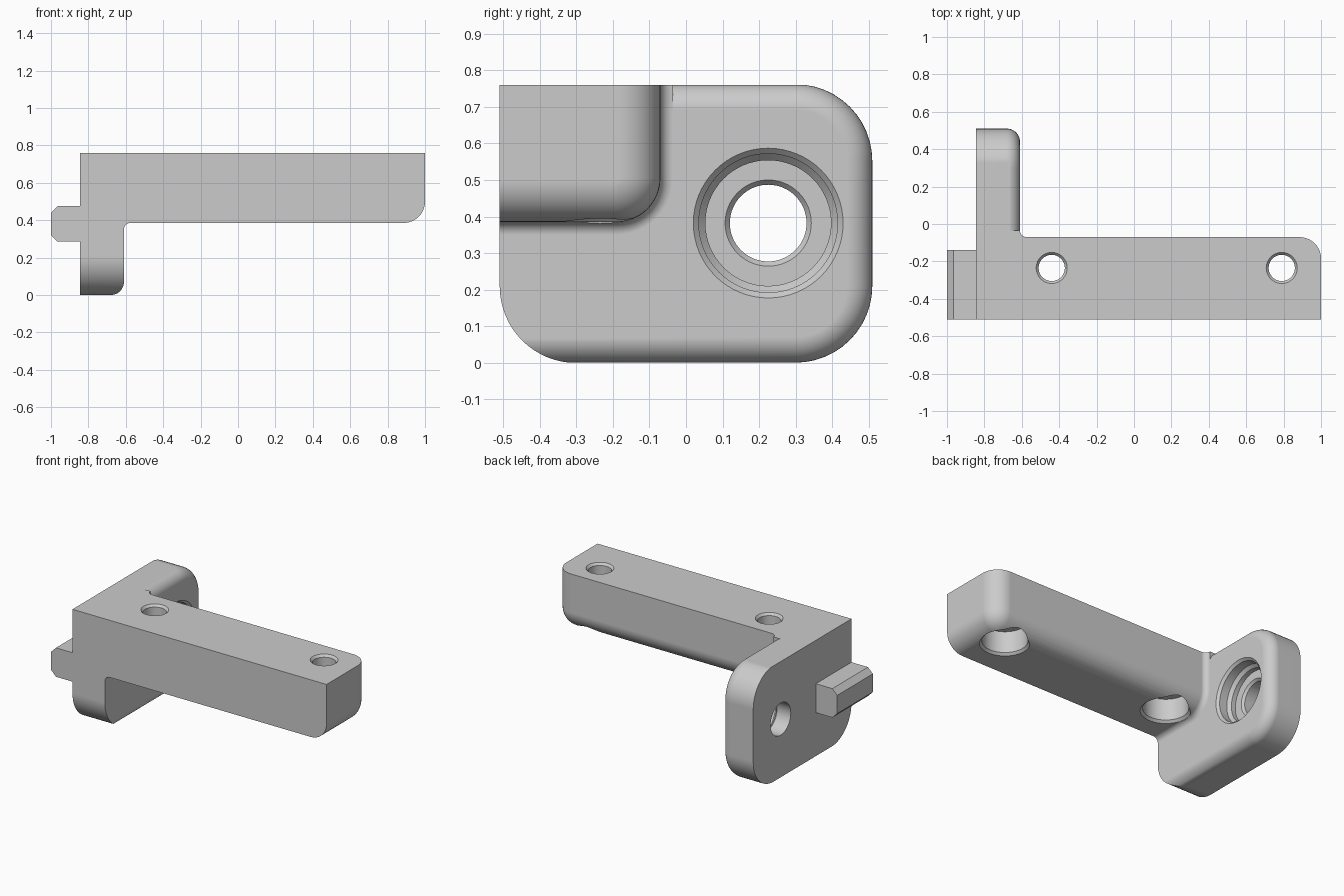
import bpy, bmesh
from math import sin, cos, pi

cube = bpy.data.objects.get("Cube")
if cube:
    bpy.data.objects.remove(cube, do_unlink=True)

grey = bpy.data.materials.new("light grey")
grey.use_nodes = True
colour = (0.6, 0.6, 0.6, 1)
grey.diffuse_color = colour
grey.node_tree.nodes["Principled BSDF"].inputs["Base Color"].default_value = colour


def loft(name, rings):
    """Skin a list of equal rings and cap both ends."""
    bm = bmesh.new()
    rows = [[bm.verts.new(p) for p in ring] for ring in rings]
    n = len(rows[0])
    for a, b in zip(rows, rows[1:]):
        for i in range(n):
            j = (i + 1) % n
            bm.faces.new((a[i], a[j], b[j], b[i]))
    bm.faces.new(rows[0])
    bm.faces.new(rows[-1])
    bmesh.ops.remove_doubles(bm, verts=bm.verts, dist=1e-5)
    bmesh.ops.recalc_face_normals(bm, faces=bm.faces)
    mesh = bpy.data.meshes.new(name)
    bm.to_mesh(mesh)
    bm.free()
    mesh.materials.append(grey)
    obj = bpy.data.objects.new(name, mesh)
    bpy.context.collection.objects.link(obj)
    return obj


def outline(x, y0, y1, z0, z1, radii, inset=0, steps=12):
    """Rectangle in the YZ plane with its own radius on each corner."""
    y0, y1, z0, z1 = y0 + inset, y1 - inset, z0 + inset, z1 - inset
    corners = [(y1, z1, -1, -1), (y0, z1, 1, -1), (y0, z0, 1, 1), (y1, z0, -1, 1)]
    points = []
    for k, ((y, z, sy, sz), r) in enumerate(zip(corners, radii)):
        r = max(r - inset, 0)
        for i in range(steps + 1):
            a = (k + i / steps) * pi / 2
            points.append((x, y + sy * r + r * cos(a), z + sz * r + r * sin(a)))
    return points


def rounding(x_end, r, steps=10):
    """Pairs of position and inset for a quarter-round end."""
    angles = [i / steps * pi / 2 for i in range(steps + 1)]
    return [(x_end - r + r * sin(a), r * (1 - cos(a))) for a in angles]


def lathe(name, axis, centre, profile, sides=64):
    """Turned cutter along x or z from (position, radius) pairs."""
    rings = []
    for t, r in profile:
        ring = []
        for i in range(sides):
            u = centre[0] + r * cos(2 * pi * i / sides)
            v = centre[1] + r * sin(2 * pi * i / sides)
            ring.append((t, u, v) if axis == "x" else (u, v, t))
        rings.append(ring)
    return loft(name, rings)


def combine(target, tool, operation):
    mod = target.modifiers.new(operation, "BOOLEAN")
    mod.operation, mod.solver, mod.object = operation, "EXACT", tool
    bpy.context.view_layer.objects.active = target
    bpy.ops.object.modifier_apply(modifier=mod.name)
    bpy.data.objects.remove(tool, do_unlink=True)


BACK_X, FACE_X, FRONT_Y, TOP_Z = -0.845, -0.61, -0.51, 0.76

# Upright plate, rounded towards the arm; oversized at the front for trimming
plate_layers = [(BACK_X, 0)] + rounding(FACE_X, 0.07)
bracket = loft("bracket", [
    outline(x, -0.9, 0.51, 0, 0.762, [0.21] * 4, d) for x, d in plate_layers])

# Long arm, flared into the plate and rounded at its free end
f = 0.035
flare = [(FACE_X + f * (1 - cos(i * pi / 16)), -f * (1 - sin(i * pi / 16)))
         for i in range(9)]
arm_layers = [(FACE_X - 0.09, -f)] + flare + rounding(1, 0.115)
arm = loft("arm", [
    outline(x, -1, -0.07, 0.385, 1.2, [0.12] * 4, d) for x, d in arm_layers])
combine(bracket, arm, "UNION")

# Chamfered locating tab on the plate's outer face
tab_profile = [(-0.8, 0.285), (-0.965, 0.285), (-1, 0.32),
               (-1, 0.44), (-0.965, 0.475), (-0.8, 0.475)]
tab = loft("tab", [[(x, y, z) for x, z in tab_profile] for y in (-0.6, -0.14)])
combine(bracket, tab, "UNION")

# Trim flat front and top, with a rounded lower front corner
trim = loft("trim", [
    outline(x, FRONT_Y, 0.9, -0.001, TOP_Z, [0, 0, 0.21, 0], steps=16)
    for x in (-1.2, 1.2)])
combine(bracket, trim, "INTERSECT")

# Stepped bore through the plate
bore = lathe("bore", "x", (0.225, 0.382), [
    (-1.1, 0.105), (-0.745, 0.105), (-0.73, 0.118), (-0.73, 0.172),
    (-0.70, 0.172), (-0.68, 0.19), (-0.625, 0.19), (FACE_X, 0.205), (-0.5, 0.205)])
combine(bracket, bore, "DIFFERENCE")

# Screw holes through the arm, counterbored from below
for x in (-0.44, 0.79):
    hole = lathe("screw_hole", "z", (x, -0.235), [
        (0.3, 0.15), (0.385, 0.15), (0.4, 0.135), (0.54, 0.135), (0.54, 0.07),
        (0.745, 0.07), (TOP_Z, 0.083), (0.85, 0.083)])
    combine(bracket, hole, "DIFFERENCE")

# Smooth the rounds and keep the flats flat
bpy.ops.object.select_all(action="DESELECT")
bracket.select_set(True)
bpy.context.view_layer.objects.active = bracket
bpy.ops.object.shade_smooth_by_angle(angle=pi / 6)
normals = bracket.modifiers.new("weighted_normals", "WEIGHTED_NORMAL")
normals.keep_sharp = True
